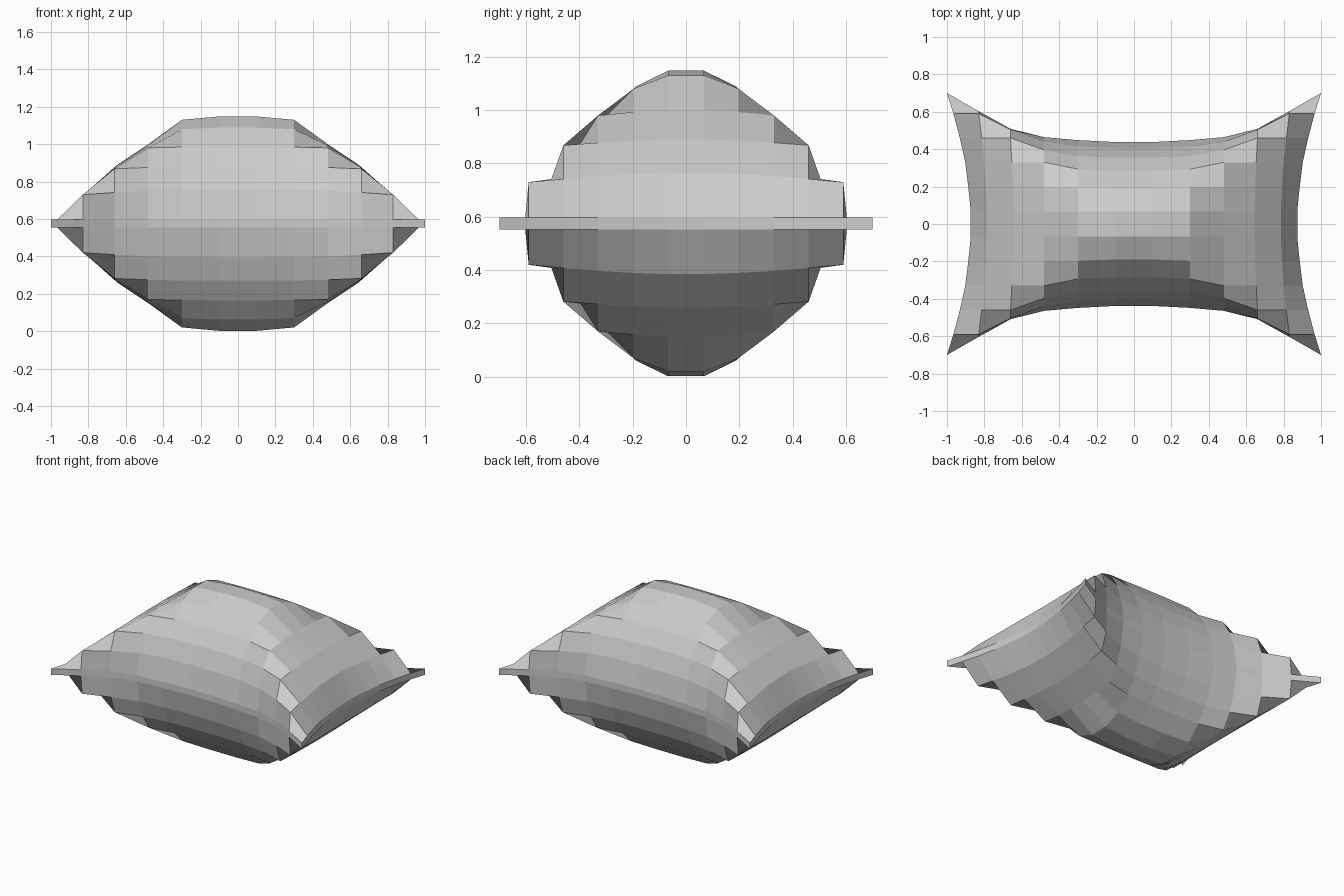
import bpy, bmesh

if "Cube" in bpy.data.objects:
    bpy.data.objects.remove(bpy.data.objects["Cube"])

# Concentric rings of the pillow, seam (0) to crown (5)
XC = [1.0, 0.83, 0.66, 0.48, 0.30, 0.10]     # ring corner x
YC = [0.70, 0.59, 0.46, 0.33, 0.197, 0.067]  # ring corner y
ZC = [0.597, 0.73, 0.868, 0.98, 1.08, 1.148] # ring corner height
XM = [0.873, 0.785, 0.645, 0.48, 0.30, 0.10]   # side middle x
YM = [0.438, 0.405, 0.355, 0.285, 0.19, 0.067] # front/back middle y
ZX = [0.597, 0.765, 0.89, 1.0, 1.13, 1.148]    # side middle height
ZY = [0.597, 0.755, 0.88, 0.985, 1.088, 1.148] # front/back middle height
WX = [0, 0.27, 0.54, 0.77, 0.90, 1]  # pull-in from corner to middle
WY = [0, 0.37, 0.73, 0.90, 0.96, 1]
MID = 0.575
N = 12


def weight(table, t):
    s = t * 5
    i = min(int(s), 4)
    return table[i] + (table[i + 1] - table[i]) * (s - i)


def lerp(a, b, w):
    return a + (b - a) * w


def point(i, j, side):
    a, b = min(i, N - 1 - i), min(j, N - 1 - j)
    k = min(a, b)
    x, y, z = XC[a], YC[b], ZC[k]
    t = (max(a, b) - k) / max(5 - k, 1)
    if b < a:
        w = weight(WY, t)
        y, z = lerp(YC[k], YM[k], w), lerp(ZC[k], ZY[k], w)
    elif a < b:
        w = weight(WX, t)
        x, z = lerp(XC[k], XM[k], w), lerp(ZC[k], ZX[k], w)
    return (x if i >= N // 2 else -x,
            y if j >= N // 2 else -y,
            MID + side * (z - MID))


bm = bmesh.new()
# Upper and lower cushion panels
panels = []
for side in (1, -1):
    g = [[bm.verts.new(point(i, j, side)) for j in range(N)] for i in range(N)]
    panels.append(g)
    for i in range(N - 1):
        for j in range(N - 1):
            bm.faces.new((g[i][j], g[i + 1][j], g[i + 1][j + 1], g[i][j + 1]))

# Narrow seam band joining the panels
M = N - 1
rim = ([(i, 0) for i in range(M)] + [(M, j) for j in range(M)]
       + [(M - i, M) for i in range(M)] + [(0, M - j) for j in range(M)])
top, low = panels
for (i, j), (p, q) in zip(rim, rim[1:] + rim[:1]):
    bm.faces.new((low[i][j], low[p][q], top[p][q], top[i][j]))

bmesh.ops.recalc_face_normals(bm, faces=bm.faces)
mesh = bpy.data.meshes.new("pillow")
bm.to_mesh(mesh)
bm.free()
pillow = bpy.data.objects.new("pillow", mesh)
bpy.context.collection.objects.link(pillow)
